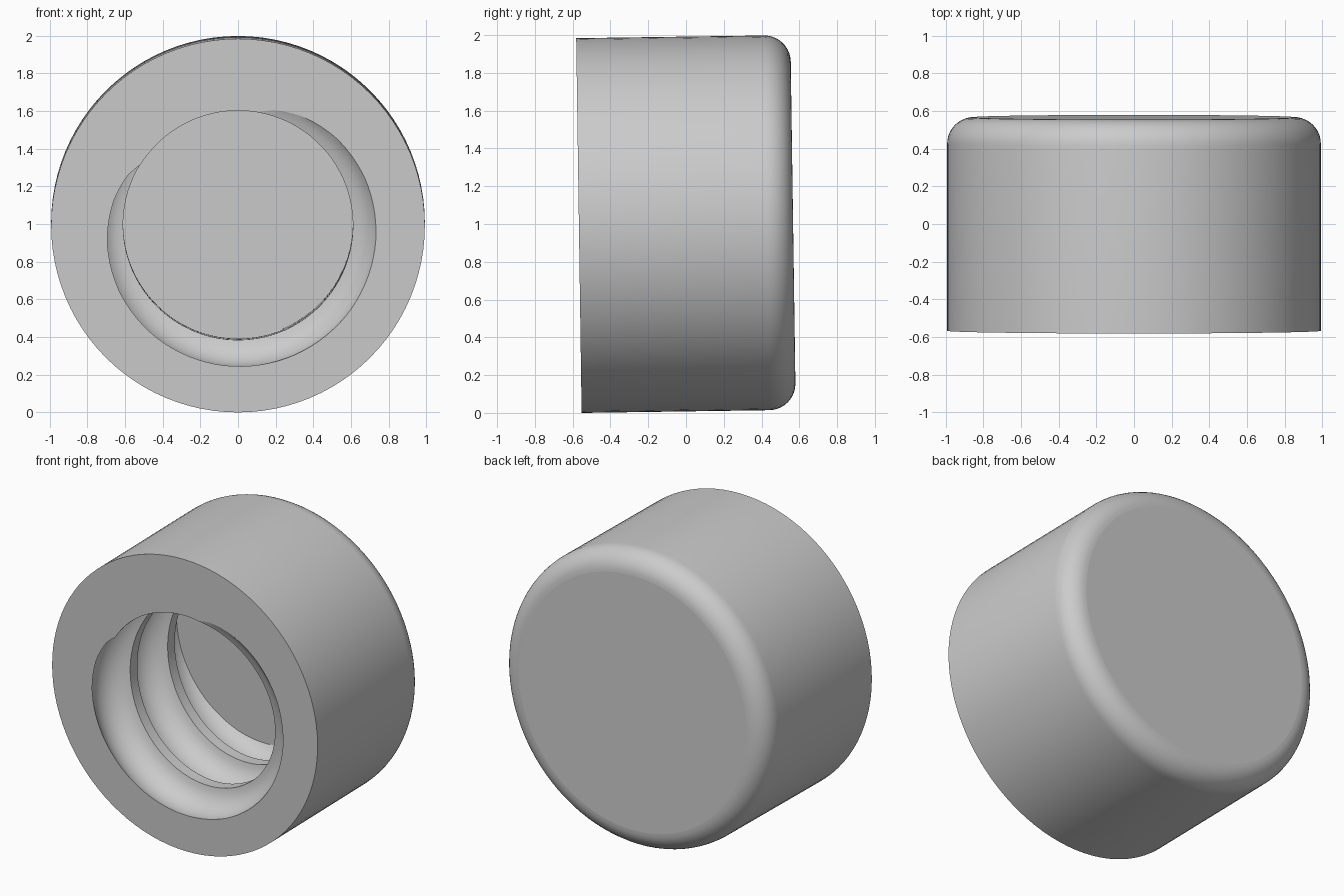
import bpy, bmesh
from math import sin, cos, pi, asin, radians
from mathutils import Vector

cube = bpy.data.objects.get("Cube")
if cube:
    bpy.data.objects.remove(cube)

SEG = 96
RADIUS, ROUND = 0.992, 0.14
FRONT, BACK, FLOOR = -0.567, 0.567, 0.405
BORE, PITCH = 0.61, 0.4
GROOVE, GROOVE_AXIS = 0.164, 0.586
START = radians(294)

bm = bmesh.new()


def ring_point(r, angle, y):
    return Vector((r * cos(angle), y, r * sin(angle)))


def skin(rows):
    """Join neighbouring rows of points with quads."""
    verts = [[bm.verts.new(p) for p in row] for row in rows]
    for a, b in zip(verts, verts[1:]):
        for i in range(len(a) - 1):
            bm.faces.new((a[i], a[i + 1], b[i + 1], b[i]))


def open_edges(y):
    return [e for e in bm.edges if e.is_boundary
            and all(abs(v.co.y - y) < 1e-4 for v in e.verts)]


# Internal thread: a round groove and a flat crest swept along a helix
edge = asin((BORE - GROOVE_AXIS) / GROOVE)
arc = [edge + (pi - 2 * edge) * i / 14 for i in range(15)]
section = [(-GROOVE * cos(a), GROOVE_AXIS + GROOVE * sin(a)) for a in arc]
section.append((section[0][0] + PITCH, section[0][1]))
rows = []
for step in range(-2 * SEG, 4 * SEG + 1):
    turn = step / SEG
    rows.append([ring_point(r, START - 2 * pi * turn, FRONT + d + PITCH * turn)
                 for d, r in section])
skin(rows)
bmesh.ops.remove_doubles(bm, verts=bm.verts[:], dist=1e-5)

# Trim the thread at the rim and at the inside floor
for y, normal in ((FRONT, (0, -1, 0)), (FLOOR, (0, 1, 0))):
    bmesh.ops.bisect_plane(bm, geom=bm.verts[:] + bm.edges[:] + bm.faces[:],
                           dist=1e-6, plane_co=(0, y, 0), plane_no=normal,
                           clear_outer=True)
bmesh.ops.triangle_fill(bm, edges=open_edges(FLOOR), normal=(0, -1, 0), use_beauty=True)

# Outer shell with a rounded back edge
profile = [(RADIUS, FRONT)]
for i in range(11):
    a = pi / 2 * i / 10
    profile.append((RADIUS - ROUND + ROUND * cos(a), BACK - ROUND + ROUND * sin(a)))
skin([[ring_point(r, 2 * pi * s / SEG, y) for s in range(SEG + 1)] for r, y in profile])
bmesh.ops.remove_doubles(bm, verts=bm.verts[:], dist=1e-5)

# Flat back and front rim
bmesh.ops.contextual_create(bm, geom=open_edges(BACK))
bmesh.ops.triangle_fill(bm, edges=open_edges(FRONT), normal=(0, -1, 0), use_beauty=True)
bmesh.ops.recalc_face_normals(bm, faces=bm.faces[:])

mesh = bpy.data.meshes.new("threaded_cap")
bm.to_mesh(mesh)
bm.free()
cap = bpy.data.objects.new("threaded_cap", mesh)
bpy.context.collection.objects.link(cap)
cap.location.z = 1.0
cap.rotation_euler.x = 0.0145

# Smooth curves, flat end faces
bpy.ops.object.select_all(action='DESELECT')
cap.select_set(True)
bpy.context.view_layer.objects.active = cap
bpy.ops.object.shade_smooth_by_angle(angle=radians(35))
for face in mesh.polygons:
    if abs(face.normal.y) > 0.999:
        face.use_smooth = False

mat = bpy.data.materials.new("light_grey")
mat.use_nodes = True
grey = (0.6, 0.6, 0.6, 1)
mat.diffuse_color = grey
mat.node_tree.nodes["Principled BSDF"].inputs["Base Color"].default_value = grey
mesh.materials.append(mat)
